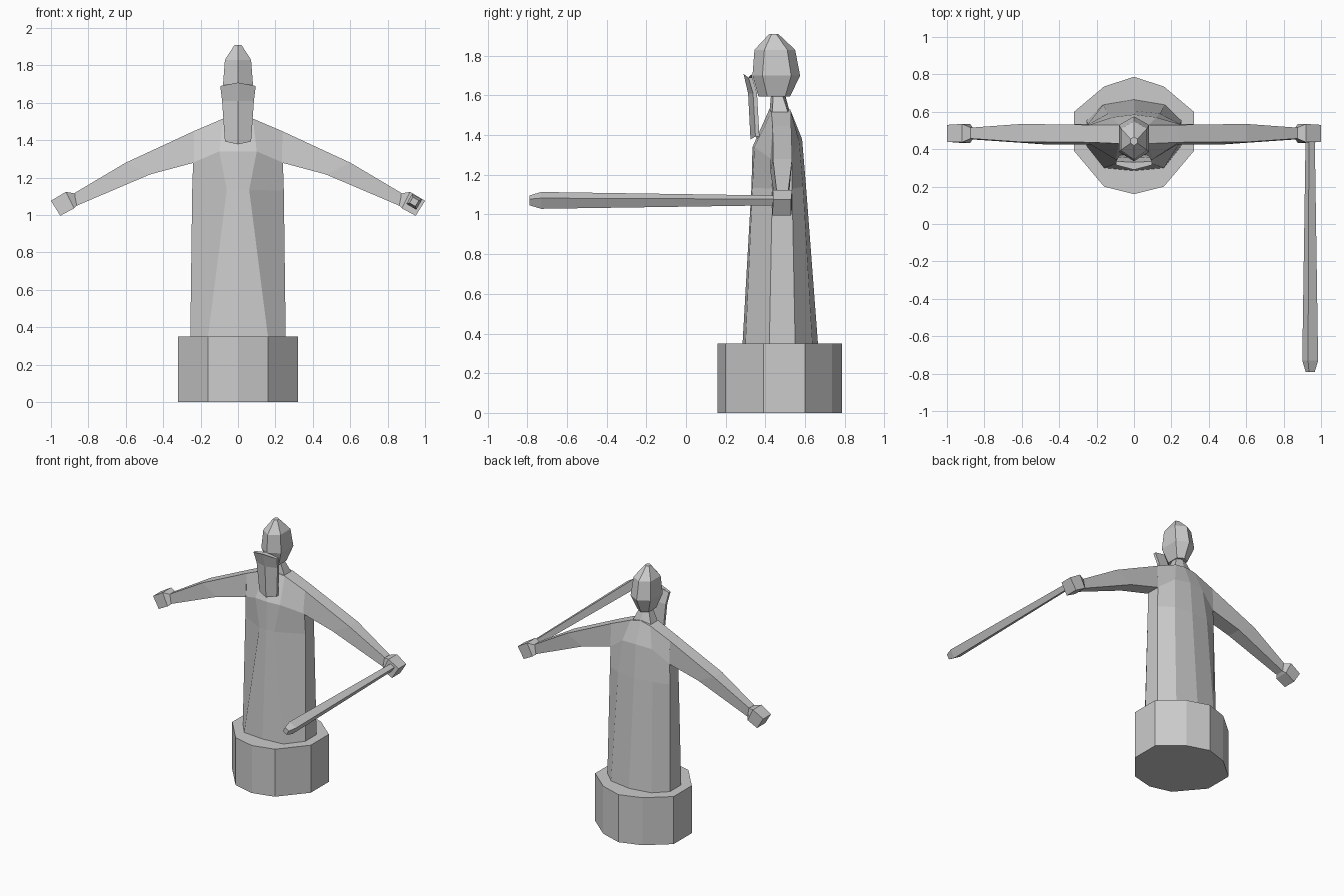
import bpy, bmesh, math

if "Cube" in bpy.data.objects:
    bpy.data.objects.remove(bpy.data.objects["Cube"])

stone = bpy.data.materials.new("grey_stone")
stone.diffuse_color = (0.6, 0.6, 0.6, 1)
stone.use_nodes = True
stone.node_tree.nodes["Principled BSDF"].inputs["Base Color"].default_value = stone.diffuse_color

# quad strips that close a ten-sided symmetric ring
STRIPS = [(0, 1, 4, 5), (1, 2, 3, 4), (0, 5, 6, 9), (9, 6, 7, 8)]


def loft(name, rings, strips=False):
    """Join rings of points with flat faces and close both ends."""
    bm = bmesh.new()
    vs = [[bm.verts.new(p) for p in r] for r in rings]
    n = len(rings[0])
    for a, b in zip(vs, vs[1:]):
        for i in range(n):
            j = (i + 1) % n
            bm.faces.new((a[i], a[j], b[j], b[i]))
    for end in (vs[0], vs[-1]):
        if strips:
            for s in STRIPS:
                bm.faces.new([end[i] for i in s])
        else:
            bm.faces.new(end)
    bmesh.ops.recalc_face_normals(bm, faces=bm.faces)
    me = bpy.data.meshes.new(name)
    bm.to_mesh(me)
    bm.free()
    me.materials.append(stone)
    ob = bpy.data.objects.new(name, me)
    bpy.context.collection.objects.link(ob)
    return ob


def ring(half):
    """Mirror a front-to-back half outline; its ends lie on x = 0."""
    return half + [(-x, y, z) for x, y, z in reversed(half[1:-1])]


# Plinth: ten-sided block
outline = [(0, .16), (.16, .2), (.32, .39), (.32, .6), (.16, .735), (0, .787)]
loft("plinth", [ring([(x, y, z) for x, y in outline]) for z in (0, .35)], True)

# Robe: hem, waist, chest, shoulders
loft("robe", [
    ring([(0, .285, .35), (.16, .3, .35), (.255, .42, .35),
          (.255, .55, .35), (.165, .637, .35), (0, .665, .35)]),
    ring([(0, .33, 1.14), (.06, .335, 1.135), (.245, .435, 1.13),
          (.245, .535, 1.13), (.14, .59, 1.14), (0, .605, 1.14)]),
    ring([(0, .335, 1.34), (.1, .345, 1.34), (.24, .43, 1.28),
          (.24, .535, 1.28), (.12, .57, 1.37), (0, .585, 1.38)]),
    ring([(0, .42, 1.53), (.08, .43, 1.515), (.24, .437, 1.447),
          (.24, .53, 1.447), (.08, .53, 1.515), (0, .525, 1.53)]),
], True)

# Neck and helmeted head: six-sided rings


def hexagon(w, front, side_front, side_back, back, z):
    return ring([(0, front, z), (w, side_front, z), (w, side_back, z), (0, back, z)])


loft("neck", [hexagon(.075, .42, .435, .515, .525, 1.51),
              hexagon(.03, .43, .44, .48, .495, 1.62)])
loft("head", [hexagon(.045, .365, .41, .5, .525, 1.595),
              hexagon(.08, .335, .385, .53, .575, 1.7),
              hexagon(.07, .345, .395, .51, .55, 1.83),
              hexagon(.018, .42, .432, .455, .465, 1.91)])

# Beard: creased plate hanging in front of the face
loft("beard", [ring([(0, y, z), (w, y + .025, z + dz), (w, y + .045, z + dz),
                     (0, y + .04, z)])
               for w, y, z, dz in ((.07, .325, 1.378, .015),
                                   (.085, .313, 1.61, 0),
                                   (.095, .29, 1.708, -.018))])

# Arms and hands: (top x, z), (bottom x, z), top y range, bottom y range
ARM = [((.235, 1.449), (.235, 1.28), (.437, .53), (.425, .535)),
       ((.6, 1.28), (.47, 1.217), (.438, .535), (.425, .53)),
       ((.875, 1.117), (.862, 1.05), (.457, .515), (.452, .515))]
HAND = [((.872, 1.115), (.862, 1.05), (.457, .515), (.455, .515)),
        ((.92, 1.124), (.876, 1.036), (.437, .535), (.432, .535)),
        ((1.0, 1.076), (.95, .996), (.44, .53), (.435, .53))]
for side, s in (("right", 1), ("left", -1)):
    for part, rows in (("arm", ARM), ("hand", HAND)):
        loft(f"{side}_{part}", [
            [(s * t[0], ty[0], t[1]), (s * t[0], ty[1], t[1]),
             (s * b[0], by[1], b[1]), (s * b[0], by[0], b[1])]
            for t, b, ty, by in rows])

# Sword: tilted square bar that widens toward a blunt tip


def square(y, h):
    r = h * math.sqrt(2)
    angles = [math.radians(45 - 30 + 90 * k) for k in range(4)]
    return [(.942 + r * math.cos(a), y, 1.071 + r * math.sin(a)) for a in angles]


loft("sword", [square(.46, .018), square(-.73, .031), square(-.79, .018)])
